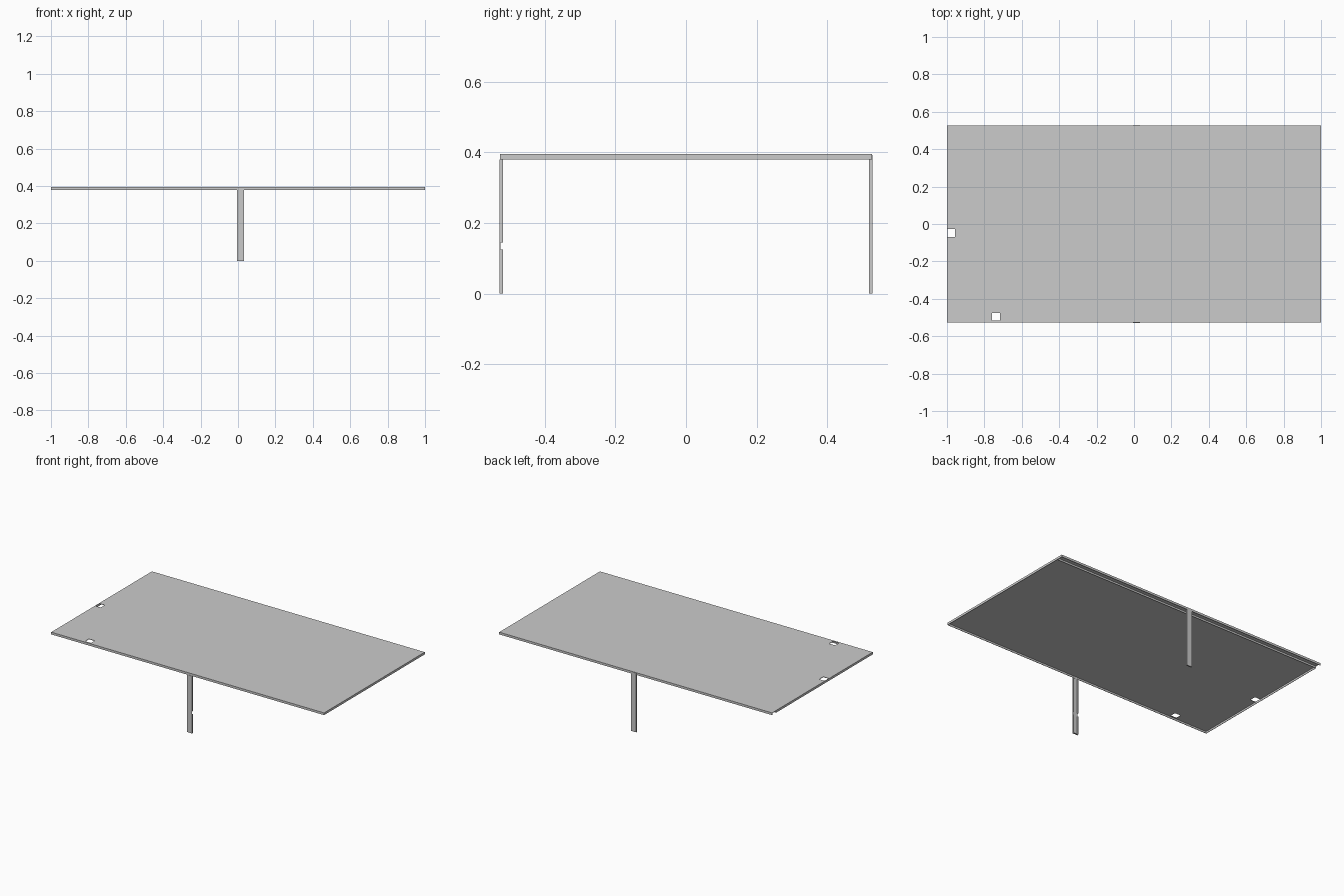
import bpy

if "Cube" in bpy.data.objects:
    bpy.data.objects.remove(bpy.data.objects["Cube"])

T = 0.003                      # sheet thickness
TOP, LOW = 0.395, 0.38         # folded tray height range
HX, HY = 1.0, 0.527            # half sizes of the tray


def box(name, x0, x1, y0, y1, z0, z1):
    bpy.ops.mesh.primitive_cube_add(size=1, location=((x0 + x1) / 2, (y0 + y1) / 2, (z0 + z1) / 2))
    ob = bpy.context.object
    ob.name = name
    ob.scale = (x1 - x0, y1 - y0, z1 - z0)
    bpy.ops.object.transform_apply(location=True, rotation=False, scale=True)
    return ob


def cut(ob, cutter):
    mod = ob.modifiers.new("cut", 'BOOLEAN')
    mod.operation = 'DIFFERENCE'
    mod.solver = 'EXACT'
    mod.object = cutter
    bpy.context.view_layer.objects.active = ob
    bpy.ops.object.modifier_apply(modifier=mod.name)
    bpy.data.objects.remove(cutter)


# Top sheet with two cable openings
sheet = box("top_sheet", -HX, HX, -HY, HY, TOP - T, TOP)
cut(sheet, box("opening_a", -0.997, -0.957, -0.07, -0.027, 0.3, 0.5))
cut(sheet, box("opening_b", -0.76, -0.716, -0.516, -0.476, 0.3, 0.5))

# Folded edges hanging below the sheet; the left one stops short of the back rail
ZF = TOP - T
box("front_edge", -HX, HX, -HY, -HY + T, LOW, ZF)
box("left_edge", -HX, -HX + T, -HY + T, 0.485, LOW, ZF)
box("right_edge", HX - T, HX, -HY + T, HY - T, LOW, ZF)

# Back rail: an open channel below the sheet
box("back_rail_outer", -HX, HX, HY - T, HY, LOW, ZF)
box("back_rail_inner", -HX, HX - T, 0.485 - T, 0.485, LOW, ZF)

# Legs: shallow channels opening inwards, closed at the foot
X0, X1, DEPTH = -0.005, 0.032, 0.009


def leg(name, side, top):
    outer, inner = 0.528 * side, (0.528 - DEPTH) * side
    web = (0.528 - T) * side

    def span(a, b):
        return min(a, b), max(a, b)

    box(name + "_web", X0, X1, *span(outer, web), 0, top)
    for label, a in (("left", X0), ("right", X1 - T)):
        flange = box(f"{name}_{label}_flange", a, a + T, *span(web, inner), 0, top)
        if side < 0:           # small notch in the front leg
            cut(flange, box("notch", a - 0.01, a + T + 0.01, *span(web, inner - 0.01 * side), 0.125, 0.145))
    box(name + "_foot", X0 + T, X1 - T, *span(web, inner), 0, T)


leg("front_leg", -1, LOW)
leg("back_leg", 1, ZF)
